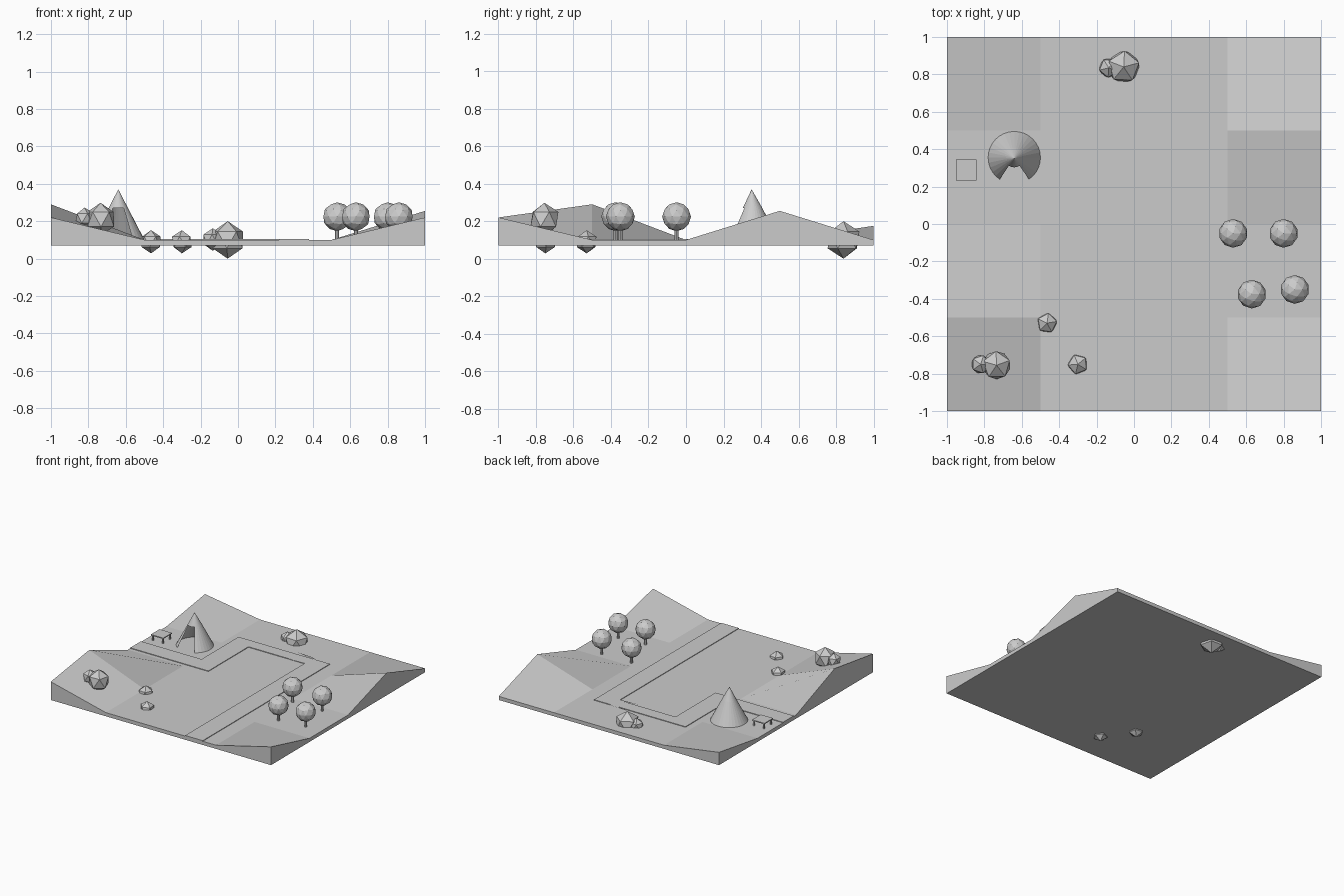
import bpy, bmesh, math
from mathutils import Matrix

cube = bpy.data.objects.get("Cube")
if cube:
    bpy.data.objects.remove(cube)

grey = bpy.data.materials.new("plain grey")
grey.use_nodes = True
tone = (0.6, 0.6, 0.6, 1)
grey.diffuse_color = tone
grey.node_tree.nodes["Principled BSDF"].inputs["Base Color"].default_value = tone

GROUND = 0.1
BASE = 0.07


def finish(name, bm, fix_normals=True):
    if fix_normals:
        bmesh.ops.recalc_face_normals(bm, faces=bm.faces[:])
    mesh = bpy.data.meshes.new(name)
    bm.to_mesh(mesh)
    bm.free()
    mesh.materials.append(grey)
    obj = bpy.data.objects.new(name, mesh)
    bpy.context.collection.objects.link(obj)
    return obj


def extrude_up(bm, face, height):
    ret = bmesh.ops.extrude_face_region(bm, geom=[face], use_keep_orig=True)
    for v in ret["geom"]:
        if isinstance(v, bmesh.types.BMVert):
            v.co.z += height


# Terrain: flat valley with raised points on the two side edges
bm = bmesh.new()
bmesh.ops.create_grid(bm, x_segments=4, y_segments=4, size=1)
peaks = {(-1, -1): 0.22, (-1, -0.5): 0.29, (-1, 1): 0.175,
         (1, -1): 0.22, (1, 0.5): 0.255}
for v in bm.verts:
    v.co.z = peaks.get((round(v.co.x, 1), round(v.co.y, 1)), GROUND)
ret = bmesh.ops.extrude_face_region(bm, geom=bm.faces[:], use_keep_orig=True)
for v in ret["geom"]:
    if isinstance(v, bmesh.types.BMVert):
        v.co.z = BASE
finish("terrain", bm)

# Winding path: a thin raised slab
outline = [(-1, 0.03), (-0.29, 0.03), (-0.29, 0.55), (0.22, 0.55), (0.22, -1),
           (0.38, -1), (0.38, 0.65), (-0.45, 0.65), (-0.45, 0.17), (-1, 0.17)]
bm = bmesh.new()
face = bm.faces.new([bm.verts.new((x, y, GROUND - 0.002)) for x, y in outline])
extrude_up(bm, face, 0.007)
finish("path", bm)

# Two folded slivers at the path bend, facing down
folds = {"back": [(0.06, 0.675), (0.21, 0.667), (0.25, 0.645), (0.18, 0.652)],
         "front": [(0.06, 0.537), (0.18, 0.557), (0.24, 0.563), (0.22, 0.545)]}
for side, pts in folds.items():
    bm = bmesh.new()
    f = bm.faces.new([bm.verts.new((x, y, GROUND + 0.008)) for x, y in pts])
    f.normal_update()
    if f.normal.z > 0:
        f.normal_flip()
    finish("path_fold_" + side, bm, False)

# Tent: open cone with a doorway cut from its front
SEG = 32
bm = bmesh.new()
apex = bm.verts.new((-0.64, 0.35, 0.37))
rings = []
for r, z in ((0.052, 0.27), (0.14, GROUND)):
    rings.append([bm.verts.new((-0.64 + r * math.cos(math.tau * i / SEG),
                                0.355 + r * math.sin(math.tau * i / SEG), z))
                  for i in range(SEG)])
for i in range(SEG):
    j = (i + 1) % SEG
    bm.faces.new((apex, rings[0][i], rings[0][j]))
    middle = (i + 0.5) * 360 / SEG
    if abs(middle - 270) > 33:
        bm.faces.new((rings[0][i], rings[1][i], rings[1][j], rings[0][j]))
tent = finish("tent", bm, False)

# Trees: faceted ball on a thin trunk
for n, (x, y) in enumerate([(0.53, -0.05), (0.8, -0.05), (0.63, -0.375), (0.86, -0.35)]):
    bm = bmesh.new()
    bmesh.ops.create_icosphere(bm, subdivisions=2, radius=0.077,
                               matrix=Matrix.Translation((x, y, 0.224)))
    finish(f"tree_crown_{n + 1}", bm)
    bm = bmesh.new()
    bmesh.ops.create_cone(bm, cap_ends=True, segments=8, radius1=0.011, radius2=0.011,
                          depth=0.09, matrix=Matrix.Translation((x, y, 0.125)))
    finish(f"tree_trunk_{n + 1}", bm)

# Rocks: twenty-sided boulders, some sunk through the ground
rocks = [(-0.735, -0.755, 0.21, 0.088, 20), (-0.82, -0.75, 0.215, 0.058, 0),
         (-0.465, -0.53, 0.09, 0.062, 10), (-0.3, -0.75, 0.09, 0.062, 40),
         (-0.055, 0.84, 0.1, 0.1, 15), (-0.135, 0.835, 0.102, 0.06, 50)]
for n, (x, y, z, r, turn) in enumerate(rocks):
    bm = bmesh.new()
    place = (Matrix.Translation((x, y, z)) @ Matrix.Rotation(math.radians(turn), 4, "Z")
             @ Matrix.Diagonal((0.95, 0.95, 1, 1)))
    bmesh.ops.create_icosphere(bm, subdivisions=1, radius=r, matrix=place)
    finish(f"rock_{n + 1}", bm)


# Table: thin square top on four legs
def box(name, centre, size):
    bm = bmesh.new()
    bmesh.ops.create_cube(bm, size=1, matrix=Matrix.Translation(centre)
                          @ Matrix.Diagonal((*size, 1)))
    finish(name, bm)


box("table_top", (-0.897, 0.288, 0.146), (0.112, 0.112, 0.008))
for sx in (-1, 1):
    for sy in (-1, 1):
        name = "table_leg_" + ("back" if sy > 0 else "front") + ("_left" if sx > 0 else "_right")
        box(name, (-0.897 + sx * 0.045, 0.288 + sy * 0.045, 0.121), (0.01, 0.01, 0.044))
